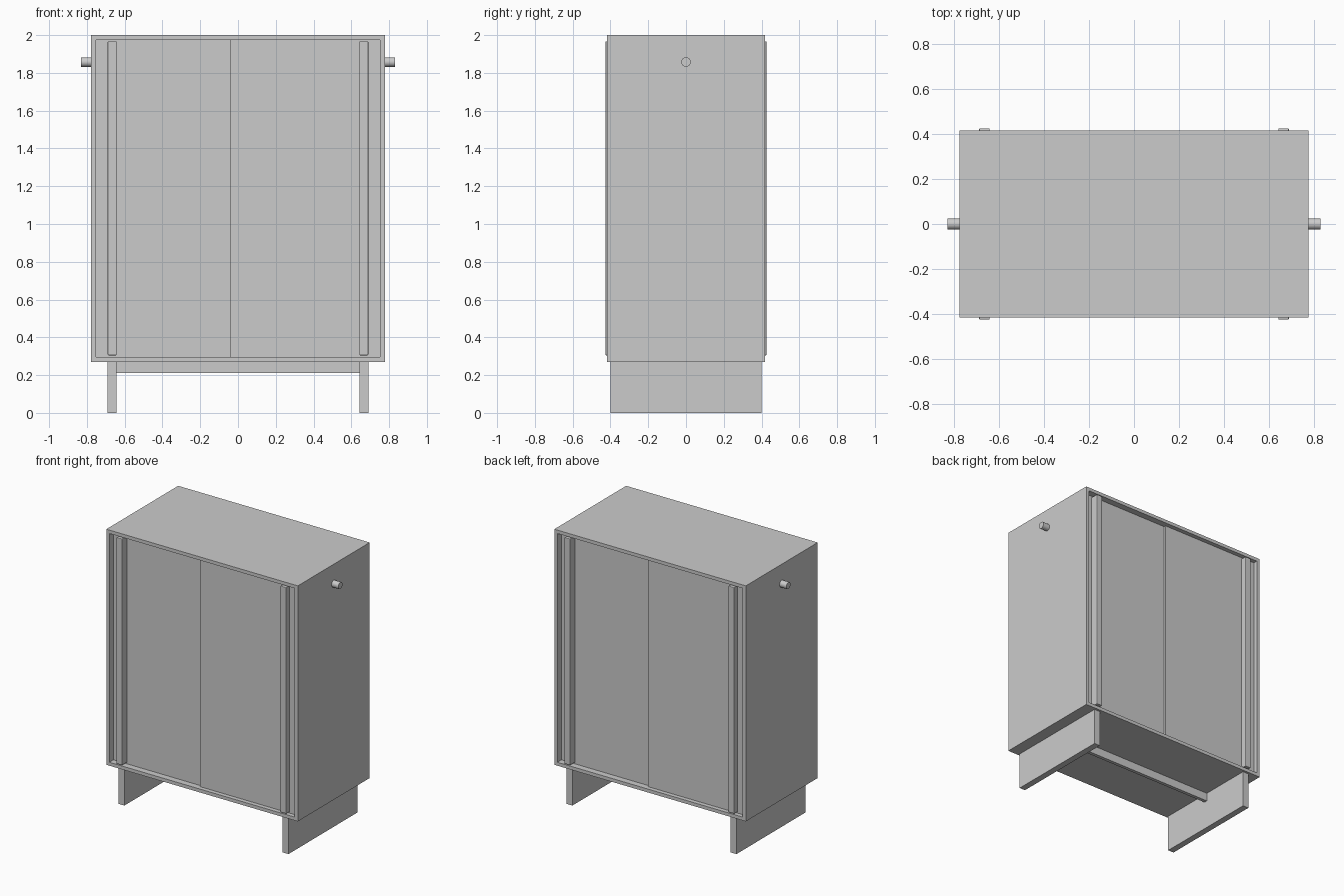
import bpy
from math import pi
from mathutils import Matrix

if "Cube" in bpy.data.objects:
    bpy.data.objects.remove(bpy.data.objects["Cube"])

W, D = 0.778, 0.417        # half width and half depth of the carcass
Z0, Z1, T = 0.27, 2.0, 0.025


def box(name, x, y, z, turn=False, bevel=0):
    """Box from (min, max) ranges; turn spins it half a turn about z."""
    c = [(a + b) / 2 for a, b in (x, y, z)]
    s = [b - a for a, b in (x, y, z)]
    bpy.ops.mesh.primitive_cube_add(size=1)
    ob = bpy.context.object
    ob.name = name
    m = Matrix.Translation(c) @ Matrix.Diagonal((*s, 1))
    if turn:
        m = Matrix.Rotation(pi, 4, 'Z') @ m
    ob.data.transform(m)
    if bevel:
        mod = ob.modifiers.new("soft_edges", 'BEVEL')
        mod.width = bevel
        mod.segments = 2
    return ob


# carcass: top, bottom and side panels
box("top_panel", (-W, W), (-D, D), (Z1 - T, Z1))
box("bottom_panel", (-W, W), (-D, D), (Z0, Z0 + T))
for side, turn in (("left", False), ("right", True)):
    box(side + "_side_panel", (-W, -W + T), (-D, D), (Z0 + T, Z1 - T), turn)

    # slab leg on each side
    box(side + "_leg", (-0.69, -0.643), (-0.4, 0.4), (0, Z0), turn)

# overlapping sliding doors with full-height pulls, same on front and back
inner = W - T
for face, turn in (("front", False), ("back", True)):
    box(face + "_outer_door", (-0.04, inner), (-0.385, -0.371), (Z0 + T, Z1 - T), turn)
    box(face + "_inner_door", (-inner, 0.04), (-0.370, -0.356), (Z0 + T, Z1 - T), turn)
    box(face + "_outer_pull", (0.643, 0.69), (-0.426, -0.38), (0.305, 1.967), turn, 0.004)
    box(face + "_inner_pull", (-0.69, -0.643), (-0.426, -0.365), (0.305, 1.967), turn, 0.004)

# stretcher between the legs
box("leg_stretcher", (-0.645, 0.645), (-0.0125, 0.0125), (0.21, Z0))

# hanging rail that pokes out through both sides
bpy.ops.mesh.primitive_cylinder_add(vertices=32, radius=0.025, depth=1.664,
                                    location=(0, 0, 1.857), rotation=(0, pi / 2, 0))
rail = bpy.context.object
rail.name = "hanging_rail"
bpy.ops.object.shade_smooth_by_angle()
